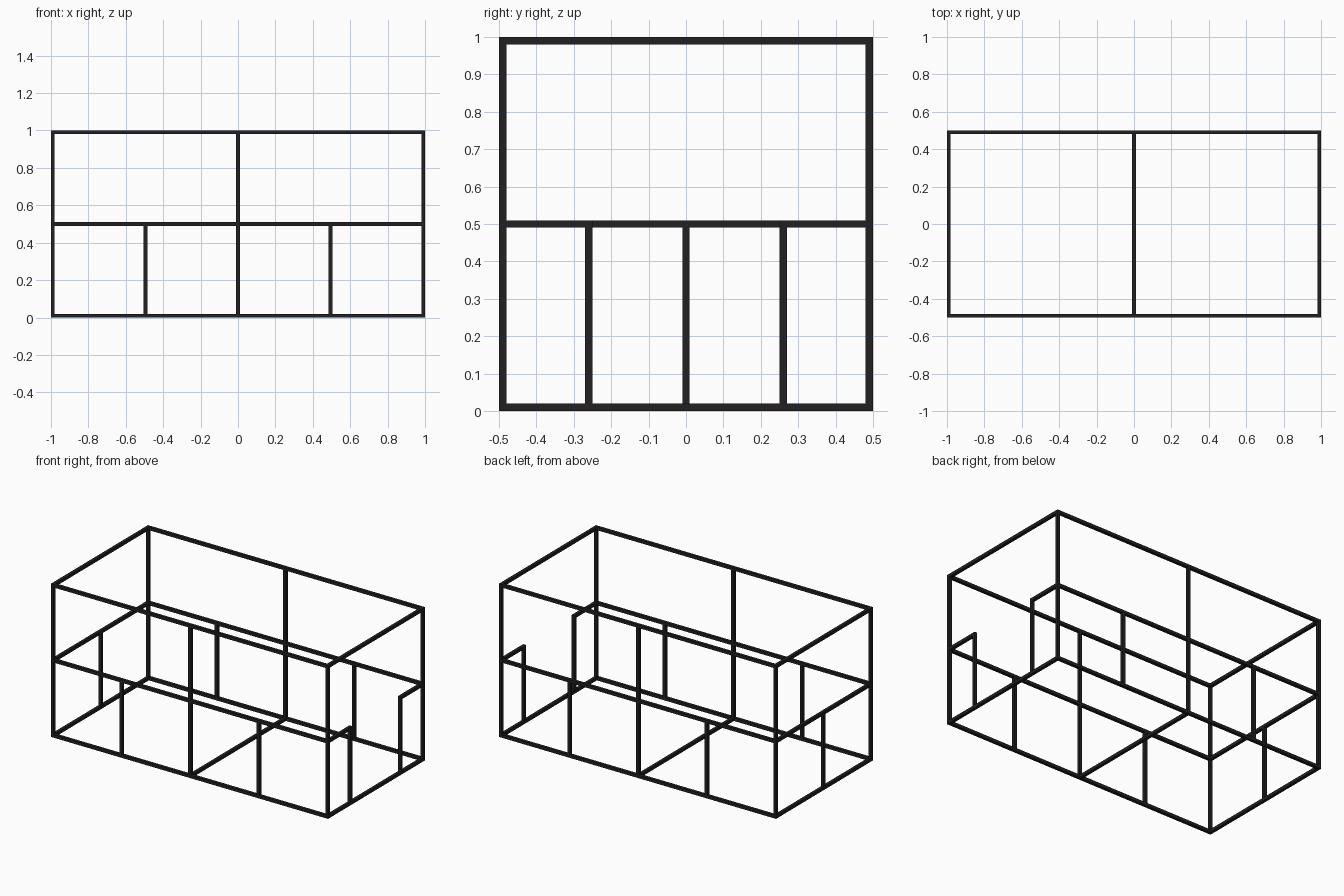
import bpy

if "Cube" in bpy.data.objects:
    bpy.data.objects.remove(bpy.data.objects["Cube"])

T = 0.02                      # beam thickness
X, Y = 0.99, 0.49             # corner beam centre lines
Z0, ZM, Z1 = 0.01, 0.5, 0.99  # floor, middle and top rail heights
DOOR = 0.26                   # door post offset

dark = bpy.data.materials.new("dark_paint")
dark.diffuse_color = (0.016, 0.014, 0.015, 1)
dark.use_nodes = True
dark.node_tree.nodes["Principled BSDF"].inputs["Base Color"].default_value = dark.diffuse_color


def box(name, lo, hi):
    bpy.ops.mesh.primitive_cube_add(size=1, location=[(a + b) / 2 for a, b in zip(lo, hi)])
    ob = bpy.context.object
    ob.name = name
    ob.scale = [b - a for a, b in zip(lo, hi)]
    bpy.ops.object.transform_apply(location=False, rotation=False, scale=True)
    ob.data.materials.append(dark)


def post(name, x, y, z0, z1):
    box(name, (x - T/2, y - T/2, z0), (x + T/2, y + T/2, z1))


def rail_x(name, x0, x1, y, z):
    box(name, (x0, y - T/2, z - T/2), (x1, y + T/2, z + T/2))


def rail_y(name, x, y0, y1, z):
    box(name, (x - T/2, y0, z - T/2), (x + T/2, y1, z + T/2))


XI, YI = X - T/2, Y - T/2     # inner faces of the corner posts

# Long walls: tall posts, short studs and rails
for side, y in (("front", -Y), ("back", Y)):
    for label, x in (("left", -X), ("middle", 0), ("right", X)):
        post(f"{side}_{label}_post", x, y, 0, 1)
    for label, x in (("left", -0.495), ("right", 0.495)):
        post(f"{side}_{label}_stud", x, y, Z0 + T/2, ZM - T/2)
    for label, z in (("floor", Z0), ("middle", ZM), ("top", Z1)):
        rail_x(f"{side}_{label}_rail_left", -XI, -T/2, y, z)
        rail_x(f"{side}_{label}_rail_right", T/2, XI, y, z)

# End walls: floor and top rails
for side, x in (("left", -X), ("right", X)):
    rail_y(f"{side}_floor_rail", x, -YI, YI, Z0)
    rail_y(f"{side}_top_rail", x, -YI, YI, Z1)

# Closed left end
rail_y("left_middle_rail", -X, -YI, YI, ZM)
post("left_stud", -X, 0, Z0 + T/2, ZM - T/2)

# Right end with door opening
for label, s in (("front", -1), ("back", 1)):
    post(f"{label}_door_post", X, s * DOOR, Z0 + T/2, ZM + T/2)
    a, b = sorted((s * (DOOR + T/2), s * YI))
    rail_y(f"{label}_door_rail", X, a, b, ZM)

# Floor cross beam
rail_y("floor_cross_beam", 0, -YI, YI, Z0)
